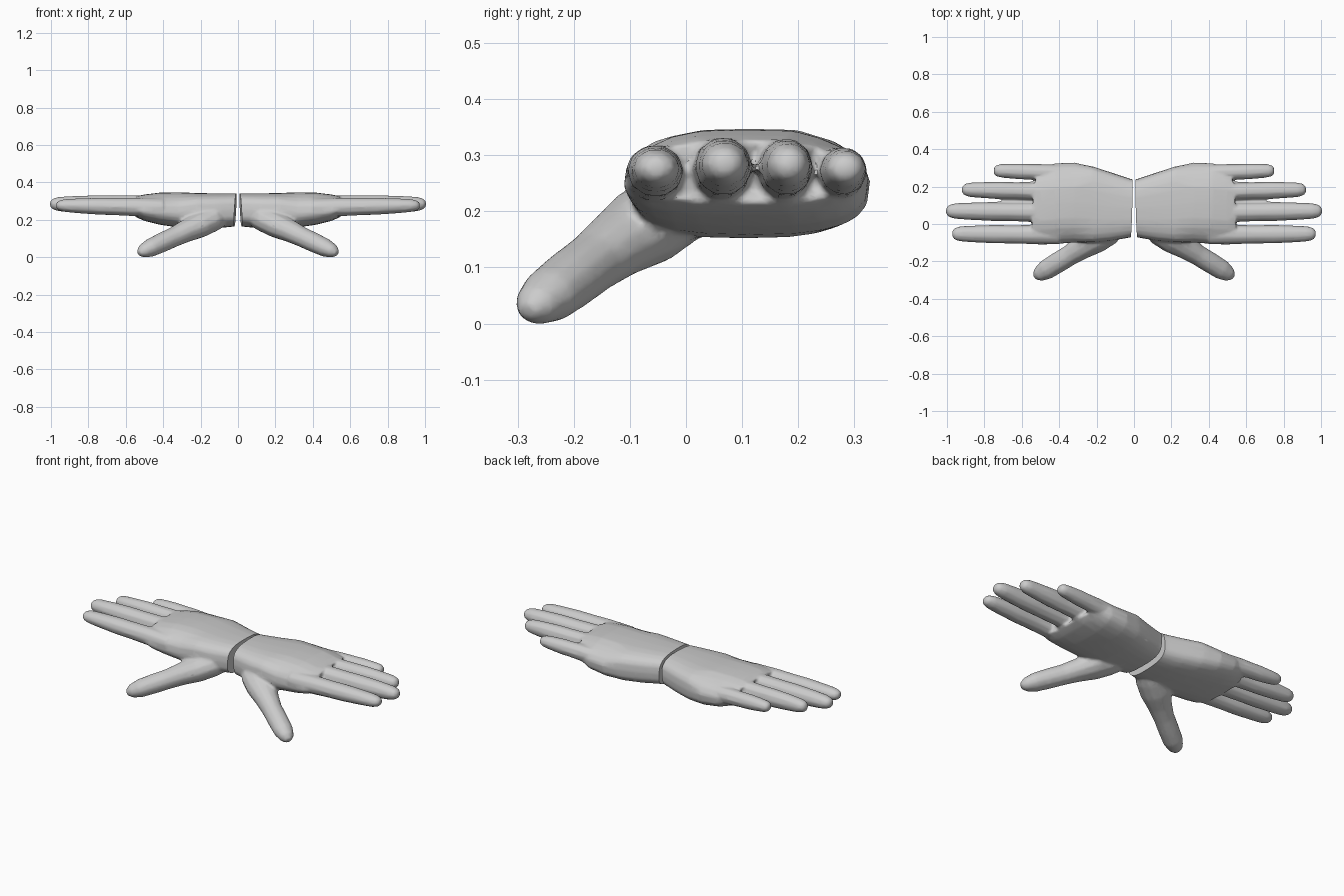
import bpy, bmesh, math
from mathutils import Vector

if "Cube" in bpy.data.objects:
    bpy.data.objects.remove(bpy.data.objects["Cube"])

skin = bpy.data.materials.new("plain grey")
skin.diffuse_color = (0.6, 0.6, 0.6, 1)
skin.use_nodes = True
skin.node_tree.nodes["Principled BSDF"].inputs["Base Color"].default_value = skin.diffuse_color


def bridge_rings(bm, rings):
    """Skin a list of vertex rings and cap both ends."""
    n = len(rings[0])
    for a, b in zip(rings, rings[1:]):
        for i in range(n):
            j = (i + 1) % n
            bm.faces.new((a[i], a[j], b[j], b[i]))
    bm.faces.new(rings[0][::-1])
    bm.faces.new(rings[-1])


def tube(bm, stations, sides=10):
    """Finger: stations are (centre, half width, half height)."""
    pts = [Vector(s[0]) for s in stations]
    rings = []
    for k, (c, hw, hh) in enumerate(stations):
        d = (pts[min(k + 1, len(pts) - 1)] - pts[max(k - 1, 0)]).normalized()
        side = Vector((0, 0, 1)).cross(d).normalized()
        up = d.cross(side)
        rings.append([bm.verts.new(pts[k] + side * hw * math.cos(t) + up * hh * math.sin(t))
                      for t in (2 * math.pi * i / sides for i in range(sides))])
    bridge_rings(bm, rings)


def palm(bm):
    # x, y min, y max, z min, z max
    sections = [(-0.06, -0.06, 0.225, 0.18, 0.352),
                (0.02, -0.072, 0.242, 0.175, 0.352),
                (0.12, -0.09, 0.275, 0.165, 0.352),
                (0.22, -0.10, 0.308, 0.163, 0.354),
                (0.32, -0.10, 0.328, 0.17, 0.358),
                (0.42, -0.107, 0.325, 0.185, 0.356),
                (0.50, -0.112, 0.315, 0.205, 0.346),
                (0.545, -0.105, 0.305, 0.225, 0.337)]
    rings, n = [], 24
    for x, y0, y1, z0, z1 in sections:
        ring = []
        for i in range(n):
            t = 2 * math.pi * i / n
            c, s = math.cos(t), math.sin(t)
            u = math.copysign(abs(c) ** 0.7, c)
            v = math.copysign(abs(s) ** 0.62, s)
            y = (y0 + y1) / 2 + u * (y1 - y0) / 2
            z = (z0 + z1) / 2 + v * (z1 - z0) / 2
            # little-finger side ends sooner, and its top edge is lower
            back = max(0, y - 0.2) * 0.4 if x > 0.45 else 0
            if v > 0 and x > 0.3:
                z -= max(0, y - 0.2) * 0.2 + max(0, -y) * 0.2
            ring.append(bm.verts.new((x - back, y, z)))
        rings.append(ring)
    bridge_rings(bm, rings)


def finger(bm, y_base, y_tip, tip, width, zc, height):
    base = 0.40
    rows = [(0.0, 1.0, 1.0), (0.25, 1.0, 1.04), (0.45, 0.95, 0.97), (0.6, 0.97, 0.95),
            (0.8, 0.88, 0.83), (0.92, 0.8, 0.72), (0.975, 0.62, 0.55), (1.0, 0.3, 0.28)]
    tube(bm, [((base + (tip - base) * f, y_base + (y_tip - y_base) * f, zc + 0.012 * f),
               width * w, height * h) for f, w, h in rows])


def build_hand():
    bm = bmesh.new()
    palm(bm)
    finger(bm, -0.058, -0.052, 0.972, 0.052, 0.276, 0.049)   # index
    finger(bm, 0.062, 0.070, 1.005, 0.053, 0.284, 0.055)     # middle
    finger(bm, 0.172, 0.184, 0.920, 0.049, 0.283, 0.054)     # ring
    finger(bm, 0.273, 0.286, 0.750, 0.044, 0.276, 0.045)     # little
    # thumb, with a fleshy root buried in the palm
    tube(bm, [((0.07, 0.01, 0.235), 0.055, 0.05), ((0.14, -0.03, 0.215), 0.085, 0.07),
              ((0.21, -0.075, 0.182), 0.085, 0.07), ((0.28, -0.125, 0.150), 0.066, 0.060),
              ((0.34, -0.165, 0.120), 0.056, 0.054), ((0.41, -0.208, 0.088), 0.056, 0.053),
              ((0.47, -0.245, 0.060), 0.054, 0.049), ((0.51, -0.270, 0.042), 0.040, 0.036),
              ((0.53, -0.283, 0.032), 0.018, 0.016)], 12)
    bmesh.ops.recalc_face_normals(bm, faces=bm.faces)
    mesh = bpy.data.meshes.new("right_hand")
    bm.to_mesh(mesh)
    bm.free()
    hand = bpy.data.objects.new("right_hand", mesh)
    bpy.context.collection.objects.link(hand)

    # fuse the parts into one skin and soften the webs
    fuse = hand.modifiers.new("fuse", 'REMESH')
    fuse.mode, fuse.voxel_size = 'VOXEL', 0.008
    soft = hand.modifiers.new("soften", 'SMOOTH')
    soft.factor, soft.iterations = 0.5, 4
    thin = hand.modifiers.new("simplify", 'DECIMATE')
    thin.ratio = 0.2
    dg = bpy.context.evaluated_depsgraph_get()
    result = bpy.data.meshes.new_from_object(hand.evaluated_get(dg))
    hand.modifiers.clear()
    hand.data = result

    # flat, slightly slanted wrist cut
    bm = bmesh.new()
    bm.from_mesh(result)
    geom = bm.verts[:] + bm.edges[:] + bm.faces[:]
    cut = bmesh.ops.bisect_plane(bm, geom=geom, plane_co=(0.012, 0.1, 0.3),
                                 plane_no=(1, 0.03, 0.06), clear_inner=True)
    rim = [e for e in cut["geom_cut"] if isinstance(e, bmesh.types.BMEdge)]
    bmesh.ops.holes_fill(bm, edges=rim, sides=0)
    bmesh.ops.recalc_face_normals(bm, faces=bm.faces)
    # rest the thumb on the floor
    low = min(v.co.z for v in bm.verts)
    bmesh.ops.translate(bm, verts=bm.verts, vec=(0, 0, -low))
    bm.to_mesh(result)
    bm.free()
    result.materials.clear()
    result.materials.append(skin)
    return hand


right = build_hand()

# mirrored partner
left = right.copy()
left.data = right.data.copy()
left.name = "left_hand"
bpy.context.collection.objects.link(left)
bm = bmesh.new()
bm.from_mesh(left.data)
bmesh.ops.scale(bm, verts=bm.verts, vec=(-1, 1, 1))
bmesh.ops.reverse_faces(bm, faces=bm.faces)
bm.to_mesh(left.data)
bm.free()

# smooth skin, crisp wrist
for obj in (right, left):
    bpy.ops.object.select_all(action='DESELECT')
    obj.select_set(True)
    bpy.context.view_layer.objects.active = obj
    bpy.ops.object.shade_smooth_by_angle(angle=math.radians(55))
